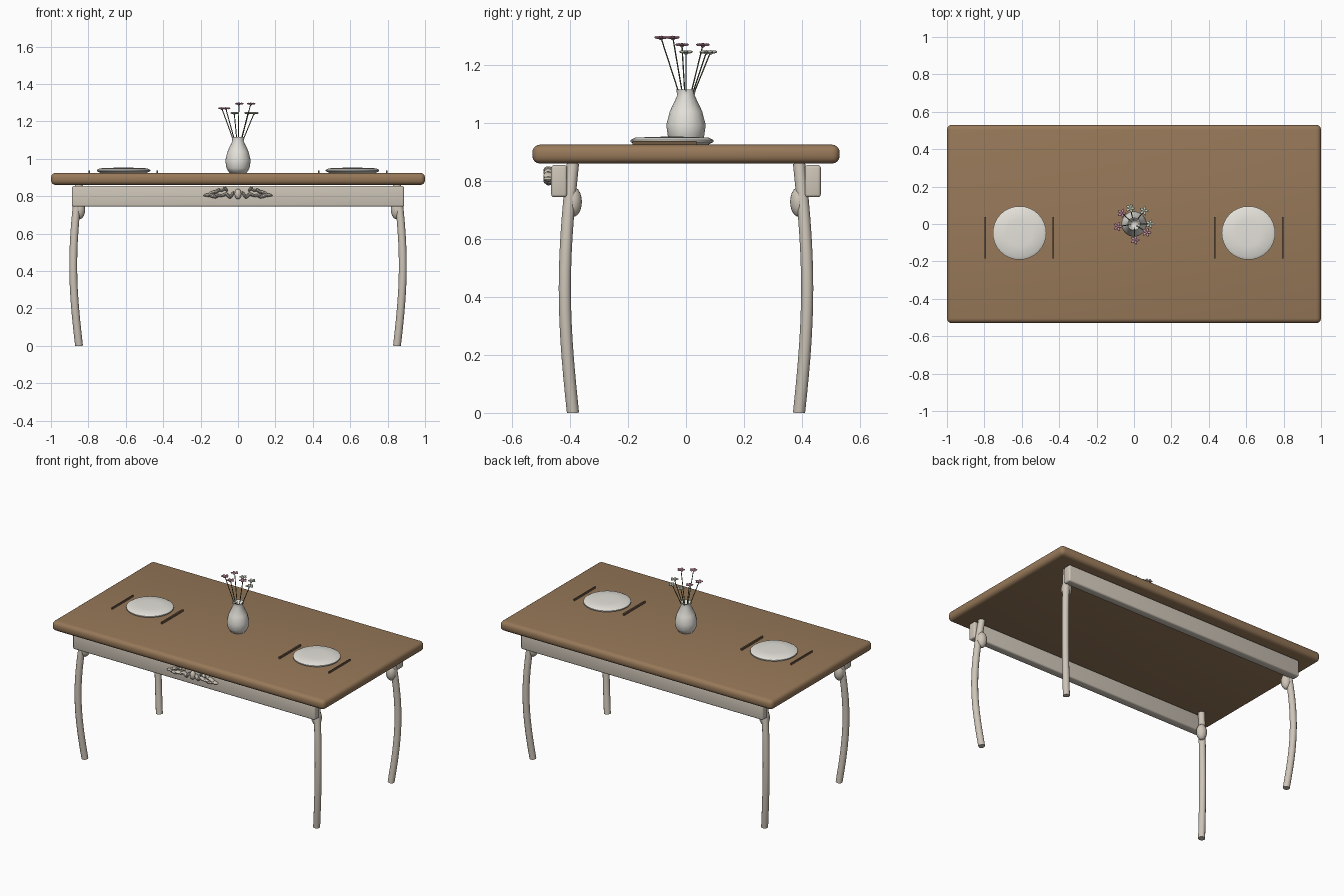
import bpy, bmesh, math
from mathutils import Vector, Matrix

if "Cube" in bpy.data.objects:
    bpy.data.objects.remove(bpy.data.objects["Cube"])


def material(name, rgb):
    m = bpy.data.materials.new(name)
    m.diffuse_color = (*rgb, 1)
    m.use_nodes = True
    m.node_tree.nodes["Principled BSDF"].inputs["Base Color"].default_value = m.diffuse_color
    return m


WOOD = material("warm_wood", (0.31, 0.19, 0.10))
CREAM = material("cream_paint", (0.62, 0.56, 0.48))
CERAMIC = material("ceramic", (0.78, 0.76, 0.70))
DARK = material("dark_metal", (0.16, 0.10, 0.06))
STEM = material("stem_green", (0.10, 0.13, 0.06))
PINK = material("pink_petal", (0.60, 0.30, 0.38))
PALE = material("pale_petal", (0.62, 0.66, 0.54))


def finish(bm, name, mat, angle=35):
    bmesh.ops.recalc_face_normals(bm, faces=bm.faces)
    me = bpy.data.meshes.new(name)
    bm.to_mesh(me)
    bm.free()
    ob = bpy.data.objects.new(name, me)
    bpy.context.collection.objects.link(ob)
    me.materials.append(mat)
    bpy.ops.object.select_all(action='DESELECT')
    ob.select_set(True)
    bpy.context.view_layer.objects.active = ob
    bpy.ops.object.shade_smooth_by_angle(angle=math.radians(angle))
    return ob


def box(name, lo, hi, mat, bevel=0.0, segments=3):
    lo, hi = Vector(lo), Vector(hi)
    bm = bmesh.new()
    bmesh.ops.create_cube(bm, size=1, matrix=Matrix.Translation((lo + hi) / 2)
                          @ Matrix.Diagonal((*(hi - lo), 1)))
    if bevel:
        bmesh.ops.bevel(bm, geom=bm.edges[:], offset=bevel, segments=segments,
                        profile=0.5, affect='EDGES')
    return finish(bm, name, mat)


def add_ball(bm, centre, radii, rot=None, u=12, v=8):
    m = Matrix.Translation(centre) @ (rot or Matrix()) @ Matrix.Diagonal((*radii, 1))
    bmesh.ops.create_uvsphere(bm, u_segments=u, v_segments=v, radius=1, matrix=m)


def add_tube(bm, points, radius, sides):
    points = [Vector(p) for p in points]
    rings = []
    for i, p in enumerate(points):
        d = points[min(i + 1, len(points) - 1)] - points[max(i - 1, 0)]
        q = Vector((0, 0, 1)).rotation_difference(d)
        rings.append([bm.verts.new(p + q @ Vector((radius * math.cos(a), radius * math.sin(a), 0)))
                      for a in (2 * math.pi * k / sides for k in range(sides))])
    for a, b in zip(rings, rings[1:]):
        for k in range(sides):
            j = (k + 1) % sides
            bm.faces.new((a[k], a[j], b[j], b[k]))
    bm.faces.new(rings[0])
    bm.faces.new(rings[-1])


def lathe(name, profile, sides, mat, centre=(0, 0), angle=60):
    bm = bmesh.new()
    vs = [bm.verts.new((r, 0, z)) for r, z in profile]
    es = [bm.edges.new(p) for p in zip(vs, vs[1:])]
    bmesh.ops.spin(bm, geom=vs + es, cent=(0, 0, 0), axis=(0, 0, 1),
                   angle=2 * math.pi, steps=sides, use_duplicate=False)
    bmesh.ops.remove_doubles(bm, verts=bm.verts[:], dist=1e-5)
    bmesh.ops.translate(bm, verts=bm.verts[:], vec=(*centre, 0))
    return finish(bm, name, mat, angle)


# table top and the two long aprons
box("table_top", (-1, -0.53, 0.86), (1, 0.53, 0.925), WOOD, 0.026, 4)
box("front_apron", (-0.888, -0.465, 0.744), (0.888, -0.41, 0.855), CREAM, 0.01)
box("back_apron", (-0.888, 0.41, 0.744), (0.888, 0.465, 0.855), CREAM, 0.01)

# bowed legs, each with an egg-shaped knee
for sy, row in ((-1, "front"), (1, "back")):
    for sx, side in ((-1, "left"), (1, "right")):
        path = []
        for i in range(15):
            z = 0.86 * i / 14
            bow = math.sin(math.pi * i / 14)
            path.append((sx * (0.85 + 0.031 * bow), sy * (0.39 + 0.028 * bow), z))
        bm = bmesh.new()
        add_tube(bm, path, 0.021, 12)
        for v in bm.verts:
            v.co.z = max(v.co.z, 0)
        finish(bm, f"{row}_{side}_leg", CREAM)
        bm = bmesh.new()
        add_ball(bm, (sx * 0.85, sy * 0.39, 0.728), (0.033, 0.031, 0.052), u=16, v=10)
        finish(bm, f"{row}_{side}_knee", CREAM)

# carved leaf ornament on the front apron: x, z, half length, half width, tilt
LEAVES = [(0.158, 0.806, 0.029, 0.009, -3), (0.137, 0.819, 0.026, 0.009, -24),
          (0.133, 0.799, 0.027, 0.009, 12), (0.112, 0.827, 0.022, 0.009, -40),
          (0.105, 0.804, 0.026, 0.009, 6), (0.074, 0.808, 0.022, 0.008, -25),
          (0.052, 0.803, 0.022, 0.009, 45), (0.032, 0.808, 0.020, 0.008, 120),
          (0.066, 0.838, 0.016, 0.008, 50), (0.085, 0.832, 0.015, 0.007, -20)]
bm = bmesh.new()
add_ball(bm, (0, -0.474, 0.812), (0.018, 0.018, 0.028))
for s in (-1, 1):
    for x, z, a, b, tilt in LEAVES:
        rot = Matrix.Rotation(math.radians(-tilt * s), 4, 'Y')
        add_ball(bm, (s * x, -0.475, z), (a, 0.017, b), rot, 10, 6)
finish(bm, "carved_ornament", CREAM)

# vase, open at the top
lathe("vase", [(0, 0.925), (0.046, 0.925), (0.062, 0.95), (0.068, 0.993), (0.056, 1.04),
               (0.03, 1.095), (0.034, 1.116), (0.028, 1.114), (0.024, 1.095), (0, 1.06)],
      16, CERAMIC)

# flowers: thin stems with a ring of petals around a small centre
HEADS = [((0.005, -0.086, 1.293), PINK), ((0.068, -0.045, 1.293), PINK),
         ((-0.086, -0.014, 1.268), PINK), ((-0.065, 0.058, 1.268), PINK),
         ((0.086, 0.0, 1.243), PALE), ((-0.02, 0.084, 1.243), PALE),
         ((0.053, 0.070, 1.243), PALE)]
bm = bmesh.new()
for p, _ in HEADS:
    add_tube(bm, [(p[0] * 0.12, p[1] * 0.12, 1.06), p], 0.0025, 6)
finish(bm, "flower_stems", STEM)
for n, (p, mat) in enumerate(HEADS):
    bm = bmesh.new()
    for k in range(5):
        rot = Matrix.Rotation(2 * math.pi * k / 5, 4, 'Z')
        add_ball(bm, Vector(p) + rot @ Vector((0.013, 0, 0.002)), (0.012, 0.007, 0.005), rot, 8, 6)
    add_ball(bm, p, (0.008, 0.008, 0.008), u=8, v=6)
    finish(bm, f"flower_head_{n + 1}", mat)

# place settings: a plate with cutlery on both sides, mirrored
for s, side in ((-1, "left"), (1, "right")):
    lathe(f"{side}_plate", [(0, 0.925), (0.125, 0.925), (0.143, 0.934), (0.143, 0.941),
                            (0.128, 0.949), (0.07, 0.952), (0, 0.953)],
          32, CERAMIC, (s * 0.612, -0.048))
    for part, x, w in (("fork", 0.795, 0.003), ("knife", 0.432, 0.005)):
        box(f"{side}_{part}", (s * x - w, -0.185, 0.925), (s * x + w, 0.037, 0.937), DARK)
